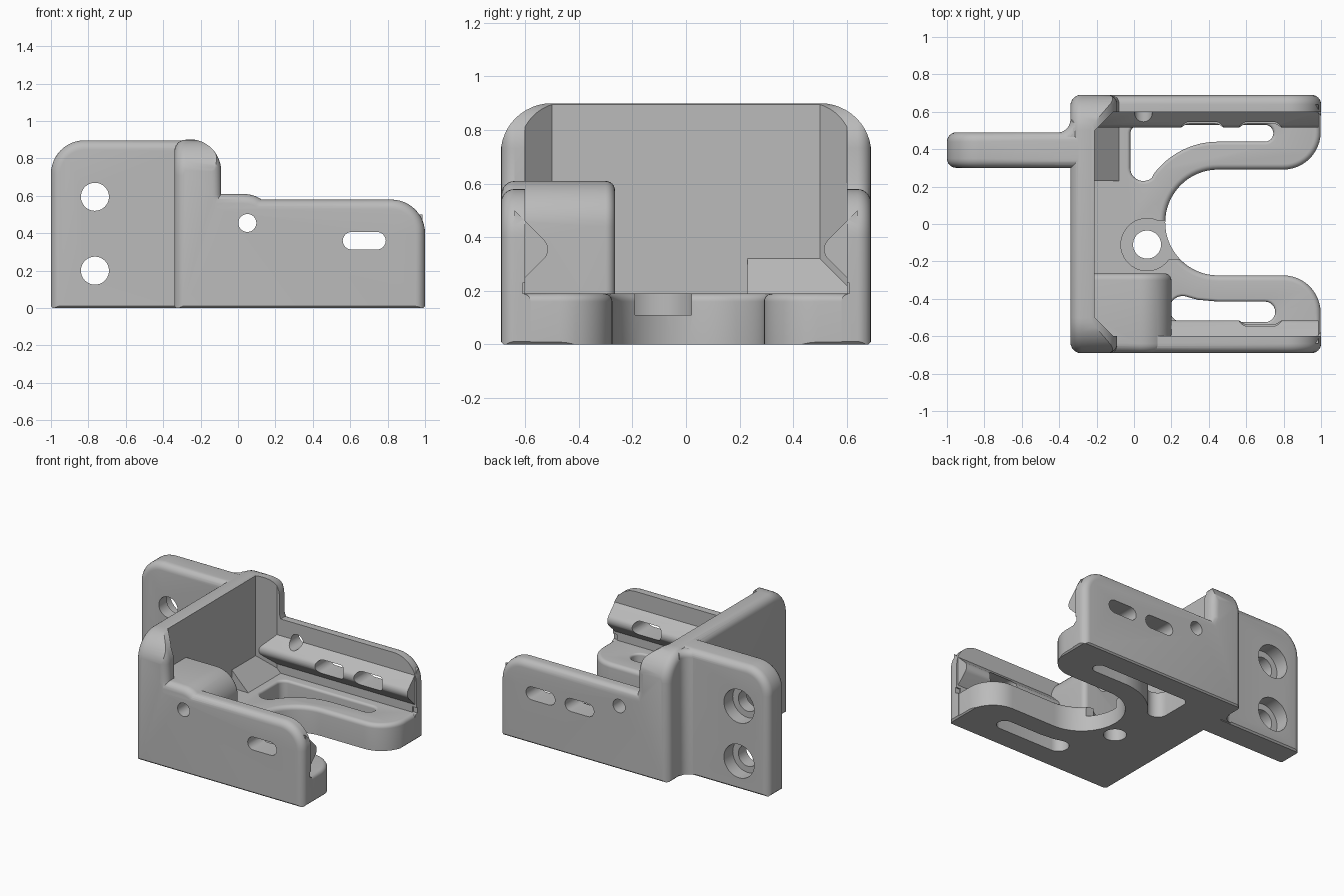
import bpy, bmesh
from math import sin, cos, pi, radians
from mathutils import Vector

if "Cube" in bpy.data.objects:
    bpy.data.objects.remove(bpy.data.objects["Cube"], do_unlink=True)

grey = bpy.data.materials.new("plain grey")
grey.use_nodes = True
COLOUR = (0.5, 0.5, 0.5, 1)
grey.diffuse_color = COLOUR
grey.node_tree.nodes["Principled BSDF"].inputs["Base Color"].default_value = COLOUR


def arc(cx, cy, r, a, b, n=12):
    angles = [radians(a + (b - a) * i / n) for i in range(n + 1)]
    return [(cx + r * cos(t), cy + r * sin(t)) for t in angles]


def circle(cx, cy, r, n=40):
    return arc(cx, cy, r, 0, 360, n)[:-1]


def slot(x0, x1, z, r):
    return arc(x1 - r, z, r, -90, 90) + arc(x0 + r, z, r, 90, 270)


def rect(x0, x1, y0, y1):
    return [(x0, y0), (x1, y0), (x1, y1), (x0, y1)]


def inset(pts, d):
    """Move a counter-clockwise outline inward by d (outward if negative)."""
    out = []
    for i, p in enumerate(pts):
        e1 = (p - pts[i - 1]).normalized()
        e2 = (pts[(i + 1) % len(pts)] - p).normalized()
        n1, n2 = Vector((-e1.y, e1.x)), Vector((-e2.y, e2.x))
        out.append(p + (n1 + n2) * d / max(1 + n1.dot(n2), 0.2))
    return out


def prism(name, pts, lo, hi, axis="z", r_lo=0, r_hi=0, steps=6):
    """Extruded outline with rounded rims; a negative rim flares a cutter."""
    pts = [Vector(p) for p in pts]
    if sum(pts[i - 1].x * p.y - pts[i - 1].y * p.x for i, p in enumerate(pts)) < 0:
        pts.reverse()
    turn = [pi / 2 * i / steps for i in range(steps + 1)]
    rings = [(lo, 0)]
    if r_lo:
        rings = [(lo + r_lo * (1 - sin(t)), r_lo * (1 - cos(t))) for t in reversed(turn)]
    if r_hi:
        rings += [(hi - abs(r_hi) * (1 - sin(t)), r_hi * (1 - cos(t))) for t in turn]
    else:
        rings.append((hi, 0))
    if r_hi < 0:
        rings.append((hi + 0.04, r_hi))
    place = {"z": lambda u, v, w: (u, v, w),
             "y": lambda u, v, w: (u, w, v),
             "x": lambda u, v, w: (w, u, v)}[axis]
    bm = bmesh.new()
    loops = [[bm.verts.new(place(p.x, p.y, w)) for p in inset(pts, d)] for w, d in rings]
    for a, b in zip(loops, loops[1:]):
        for i in range(len(a)):
            bm.faces.new((a[i - 1], a[i], b[i], b[i - 1]))
    bm.faces.new(loops[0][::-1])
    bm.faces.new(loops[-1])
    bm.normal_update()
    if bm.calc_volume(signed=True) < 0:
        bmesh.ops.reverse_faces(bm, faces=bm.faces[:])
    mesh = bpy.data.meshes.new(name)
    bm.to_mesh(mesh)
    bm.free()
    mesh.materials.append(grey)
    ob = bpy.data.objects.new(name, mesh)
    bpy.context.collection.objects.link(ob)
    return ob


def volume(mesh):
    bm = bmesh.new()
    bm.from_mesh(mesh)
    v = bm.calc_volume(signed=True)
    bm.free()
    return v


def combine(target, other, operation):
    """Boolean that keeps the first solver result with a sensible volume."""
    a, b = volume(target.data), volume(other.data)
    low, high = {"UNION": (max(a, b), a + b),
                 "DIFFERENCE": (max(a - b, 0.01), a - 1e-6),
                 "INTERSECT": (0.01, min(a, b))}[operation]
    mod = target.modifiers.new("combine", "BOOLEAN")
    mod.operation, mod.object = operation, other
    for solver in ("EXACT", "MANIFOLD", "FLOAT"):
        mod.solver = solver
        bpy.context.view_layer.update()
        graph = bpy.context.evaluated_depsgraph_get()
        result = bpy.data.meshes.new_from_object(target.evaluated_get(graph))
        if low - 1e-5 <= volume(result) <= high:
            target.data = result
            break
    target.modifiers.remove(mod)
    bpy.data.objects.remove(other, do_unlink=True)


def cut(target, *args, **kw):
    combine(target, prism("cutter", *args, **kw), "DIFFERENCE")


def add(target, *args, **kw):
    combine(target, prism(*args, **kw), "UNION")


def trim(target, *args, **kw):
    combine(target, prism("trimmer", *args, **kw), "INTERSECT")


FLOOR = 0.19

# Outer shell: side outline, end outline and footprint intersected
side = [(-0.5, -0.1), (1, -0.1)] + arc(0.82, 0.40, 0.18, 0, 90)
side += [(-0.08, 0.58), (-0.09, 0.61)] + arc(-0.26, 0.733, 0.17, 0, 90) + [(-0.5, 0.903)]
body = prism("bracket_body", side, -0.69, 0.69, "y", 0.05, 0.05)
end = [(-0.692, -0.2), (0.692, -0.2)] + arc(0.502, 0.71, 0.19, 0, 90) + arc(-0.502, 0.71, 0.19, 90, 180)
trim(body, end, -0.34, 1.1, "x", r_lo=0.06)
trim(body, rect(-0.343, 1.003, -0.694, 0.694), 0, 1.2, r_lo=0.014, steps=1)

# Hollow between the walls, with chamfered back corners
cut(body, [(-0.21, -0.5), (-0.11, -0.6), (1.2, -0.6), (1.2, 0.6), (-0.11, 0.6), (-0.21, 0.5)], FLOOR, 1.3)

# U-shaped mouth in the floor, leaving two round-ended arms
mouth = [(1.1, -0.58), (0.998, -0.58)] + arc(0.798, -0.475, 0.2, 0, 90)
mouth += arc(0.45, 0.008, 0.283, 270, 90, 32) + arc(0.798, 0.491, 0.2, 270, 360) + [(0.998, 0.58), (1.1, 0.58)]
cut(body, mouth, -0.1, FLOOR, r_hi=-0.03)

# Openings in the arms
back_opening = arc(0.05, 0.30, 0.07, 180, 310) + arc(0.45, 0.01, 0.43, 143, 90, 16)
back_opening += arc(0.70, 0.485, 0.045, -90, 90) + arc(0.03, 0.48, 0.05, 90, 180)
cut(body, back_opening, -0.1, FLOOR, r_hi=-0.018)
front_opening = arc(0.26, -0.455, 0.07, 80, 270) + arc(0.70, -0.47, 0.055, -90, 90) + [(0.45, -0.415), (0.34, -0.405)]
cut(body, front_opening, -0.1, FLOOR, r_hi=-0.015)

# Recessed floor hole, open towards the mouth
cut(body, circle(0.07, -0.11, 0.14), 0.11, 0.25)
cut(body, rect(0.07, 0.32, -0.19, 0.02), 0.11, 0.25)
cut(body, circle(0.07, -0.11, 0.075), -0.1, 0.25)

# Corner block, sloped wedge and the two inner rails
block = [(-0.25, 0.1), (-0.25, 0.61)] + arc(0.03, 0.44, 0.17, 90, 0) + [(0.2, 0.1)]
add(body, "corner_block", block, -0.689, -0.265, "y", 0.05, 0.035)
add(body, "wedge", [(-0.25, 0.15), (-0.25, 0.36), (-0.04, 0.15)], 0.23, 0.63, "y")
rail = [(0.64, 0.50), (0.60, 0.46)] + arc(0.565, 0.355, 0.05, 135, 225, 8) + [(0.60, 0.25), (0.64, 0.21)]
add(body, "back_rail", rail, -0.24, 0.987, "x")
add(body, "front_rail", [(-y, z) for y, z in rail], 0.1, 0.987, "x")

# Cross holes and slots through the walls
cut(body, circle(0.05, 0.455, 0.048), -0.8, 0.8, "y")
cut(body, slot(0.56, 0.79, 0.36, 0.047), -0.8, 0.8, "y")
cut(body, slot(0.25, 0.48, 0.36, 0.047), 0.4, 0.8, "y")

# Mounting tab with counterbored holes
tab_side = [(-0.26, -0.1), (-0.26, 0.897)] + arc(-0.82, 0.717, 0.18, 90, 180) + [(-1, -0.1)]
tab = prism("mounting_tab", tab_side, 0.3, 0.49, "y", 0.05, 0.05)
trim(tab, rect(-1.003, -0.2, 0.297, 0.493), 0, 1.2, r_lo=0.014, steps=1)
for z in (0.2, 0.595):
    cut(tab, circle(-0.765, z, 0.075), 0.2, 0.6, "y")
    cut(tab, circle(-0.765, z, 0.12), 0.39, 0.6, "y")
combine(body, tab, "UNION")
fillet = [(-0.41, 0.40), (-0.41, 0.489)] + arc(-0.41, 0.559, 0.07, -80, 0, 8) + [(-0.28, 0.559), (-0.28, 0.40)]
add(body, "tab_fillet", fillet, 0.004, 0.89, r_hi=0.045)

# Smooth rounded areas while keeping edges crisp
bpy.ops.object.select_all(action="DESELECT")
body.select_set(True)
bpy.context.view_layer.objects.active = body
bpy.ops.object.shade_smooth_by_angle(angle=radians(28))
